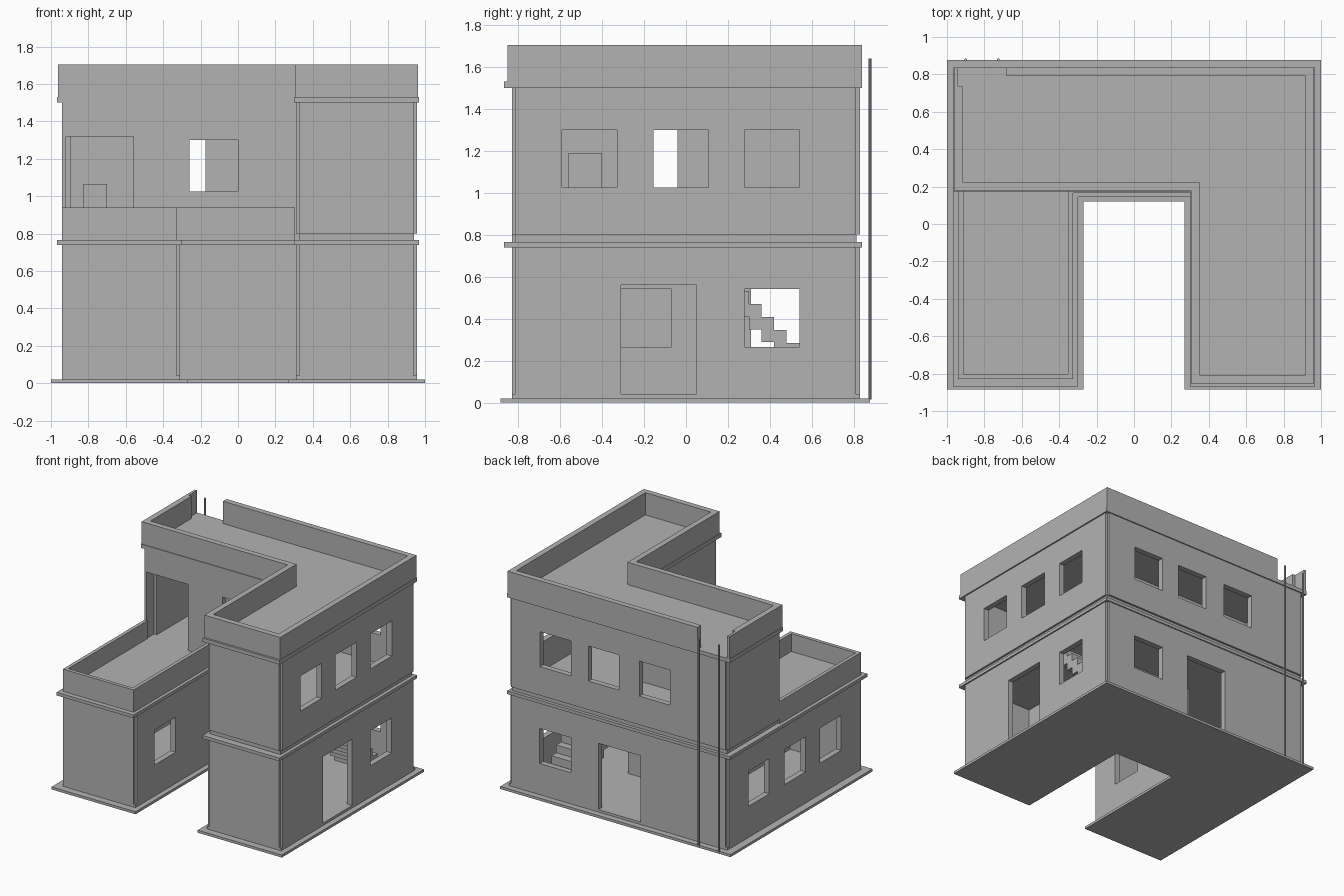
import bpy, bmesh
from mathutils import Vector

if "Cube" in bpy.data.objects:
    bpy.data.objects.remove(bpy.data.objects["Cube"])

grey = bpy.data.materials.new("plain_grey")
grey.use_nodes = True
COLOUR = (0.45, 0.45, 0.45, 1)
grey.diffuse_color = COLOUR
for node in grey.node_tree.nodes:
    if node.type == 'BSDF_PRINCIPLED':
        node.inputs["Base Color"].default_value = COLOUR


def finish(bm, name):
    bmesh.ops.recalc_face_normals(bm, faces=bm.faces)
    mesh = bpy.data.meshes.new(name)
    bm.to_mesh(mesh)
    bm.free()
    mesh.materials.append(grey)
    ob = bpy.data.objects.new(name, mesh)
    bpy.context.scene.collection.objects.link(ob)
    return ob


def boxes(name, items):
    """Boxes given as (x0, x1, y0, y1, z0, z1)."""
    bm = bmesh.new()
    for x0, x1, y0, y1, z0, z1 in items:
        vs = bmesh.ops.create_cube(bm, size=1)["verts"]
        for v in vs:
            v.co = (x1 if v.co.x > 0 else x0, y1 if v.co.y > 0 else y0, z1 if v.co.z > 0 else z0)
    return finish(bm, name)


def slab(name, outline, z0, z1):
    bm = bmesh.new()
    face = bm.faces.new([bm.verts.new((x, y, z0)) for x, y in outline])
    ext = bmesh.ops.extrude_face_region(bm, geom=[face], use_keep_orig=True)["geom"]
    for v in ext:
        if isinstance(v, bmesh.types.BMVert):
            v.co.z = z1
    return finish(bm, name)


def inset(outline, t):
    """Move every corner of a square-cornered outline inward."""
    pts = [Vector(p) for p in outline]
    out = []
    for i, p in enumerate(pts):
        a = (p - pts[i - 1]).normalized()
        b = (pts[(i + 1) % len(pts)] - p).normalized()
        out.append(p + t * Vector((-a.y - b.y, a.x + b.x)))
    return out


def ring(name, outline, t, z0, z1):
    bm = bmesh.new()
    loops = [[bm.verts.new((x, y, z)) for x, y in pts]
             for pts, z in ((outline, z0), (outline, z1), (inset(outline, t), z1), (inset(outline, t), z0))]
    n = len(outline)
    for k in range(4):
        a, b = loops[k], loops[(k + 1) % 4]
        for i in range(n):
            j = (i + 1) % n
            bm.faces.new((a[i], a[j], b[j], b[i]))
    return finish(bm, name)


def cut(ob, items):
    cutter = boxes("cutter", items)
    mod = ob.modifiers.new("openings", 'BOOLEAN')
    mod.operation, mod.solver, mod.object = 'DIFFERENCE', 'EXACT', cutter
    bpy.context.view_layer.update()
    deps = bpy.context.evaluated_depsgraph_get()
    mesh = bpy.data.meshes.new_from_object(ob.evaluated_get(deps))
    ob.modifiers.clear()
    ob.data = mesh
    bpy.data.objects.remove(cutter)


def u_shape(x, front, back, notch_x, notch_y):
    return [(-x[0], front), (-notch_x, front), (-notch_x, notch_y), (notch_x, notch_y),
            (notch_x, front), (x[1], front), (x[1], back), (-x[0], back)]


def l_shape(x0, x1, front, back, nx, ny):
    return [(nx, front), (x1, front), (x1, back), (x0, back), (x0, ny), (nx, ny)]


def hole_x(x, y0, y1, z):
    return (x - 0.09, x + 0.09, y0, y1, *z)


def hole_y(y, x0, x1, z):
    return (x0, x1, y - 0.09, y + 0.09, *z)


def corner_notches(corners, z0, z1):
    d = 0.018
    return [(x - d, x + d, y - d, y + d, z0, z1) for x, y in corners]


LOW, DOOR, HIGH, TERRACE = (0.265, 0.54), (0.04, 0.56), (1.025, 1.3), (0.8, 1.32)
W, E, S, N = -0.94, 0.956, -0.83, 0.829     # outer wall faces
IN = 0.31                                   # courtyard wall faces
T = 0.045

# Base and ground floor
slab("base_slab", u_shape((1, 1), -0.885, 0.876, 0.27, 0.12), 0, 0.02)
ground = u_shape((-W, E), S, N, IN, 0.165)
slab("ground_floor", inset(ground, 0.02), 0.02, 0.04)
walls = ring("ground_walls", ground, T, 0.02, 0.74)
cut(walls, [hole_x(E, -0.31, 0.05, DOOR), hole_x(E, 0.28, 0.54, LOW),
            hole_x(IN, -0.33, -0.07, LOW), hole_x(-IN, -0.59, -0.33, LOW),
            hole_y(N, 0.42, 0.69, LOW), hole_y(N, -0.185, 0.18, DOOR)]
    + [hole_x(W, y, y + 0.26, LOW) for y in (-0.58, -0.14, 0.31)]
    + corner_notches([(E, S), (E, N), (-IN, S), (IN, S), (W, N)], 0.04, 0.8))

# Cornice and floor between storeys
slab("lower_cornice", u_shape((0.967, 0.967), -0.868, 0.838, 0.3, 0.145), 0.74, 0.765)
slab("upper_floor", inset(ground, 0.016), 0.765, 0.8)

# Upper storey
upper = l_shape(W, E, S, N, IN, 0.18)
walls = ring("upper_walls", upper, T, 0.8, 1.5)
cut(walls, [hole_x(E, y, y + 0.262, HIGH) for y in (-0.59, -0.155, 0.28)]
    + [hole_y(N, x, x + 0.267, HIGH) for x in (-0.442, 0.0, 0.42)]
    + [hole_x(IN, -0.3, -0.04, HIGH), hole_y(0.18, -0.26, 0, HIGH),
       hole_y(0.18, -0.92, -0.56, (0.79, 1.32))]
    + corner_notches([(E, S), (E, N), (IN, S), (W, N)], 0.78, 1.51))

# Roof, its cornice and parapet with a gap at the ladder
slab("roof_cornice", l_shape(-0.967, 0.967, -0.868, 0.838, 0.3, 0.175), 1.5, 1.53)
parapet = ring("roof_parapet", l_shape(-0.963, 0.963, -0.852, 0.838, 0.305, 0.18), T, 1.53, 1.705)
cut(parapet, [(-0.942, -0.685, 0.735, 0.95, 1.5, 1.8)])

# Terrace parapet and courtyard fascia
t = 0.028
boxes("terrace_parapet", [(W, W + t, S, 0.18, 0.765, 0.94),
                          (W + t, -0.325 - t, S, S + t, 0.765, 0.94),
                          (-0.325 - t, -0.325, S, 0.18, 0.765, 0.94)])
boxes("courtyard_fascia", [(-0.325, 0.305, 0.165, 0.18, 0.765, 0.94)])

# Indoor stairs rising toward the front
steps = []
for i in range(11):
    y = 0.72 - 0.06 * i
    z = 0.1 + 0.0615 * i
    steps.append((0.42, 0.75, y - 0.06, y, max(0.04, z - 0.12), min(z, 0.74)))
boxes("stairs", steps)

# Indoor furniture
boxes("cabinet", [(0.4, 0.5, -0.56, -0.4, 0.8, 1.19)])
boxes("low_chest", [(-0.83, -0.7, 0.6, 0.75, 0.8, 1.065)])

# Ladder rails on the back wall
for x in (-0.9, -0.725):
    bpy.ops.mesh.primitive_cylinder_add(vertices=8, radius=0.008, depth=1.625, location=(x, 0.877, 0.8275))
    rail = bpy.context.object
    rail.name = "ladder_rail"
    rail.data.materials.append(grey)
